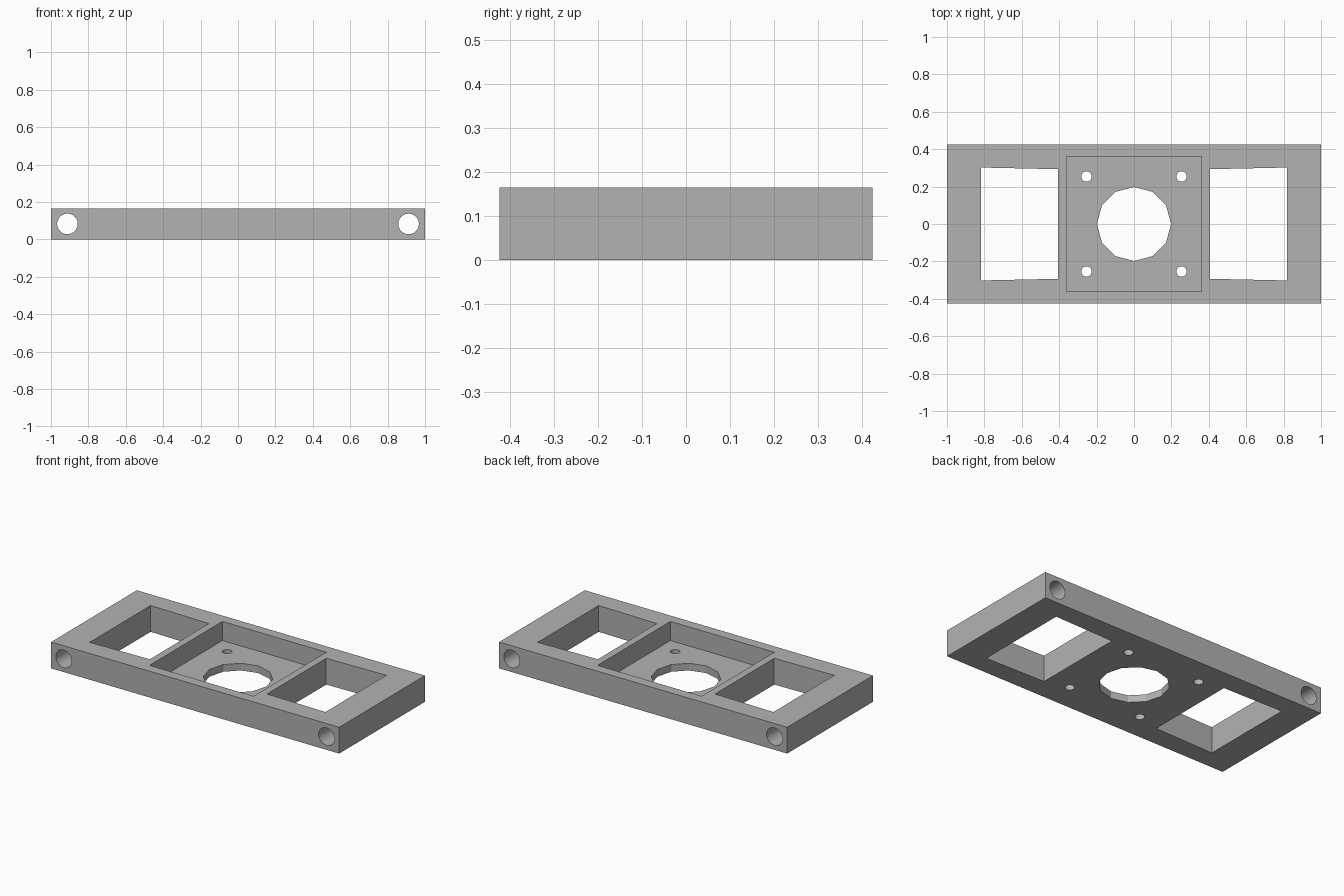
import bpy
import math
from mathutils import Matrix

LENGTH, WIDTH, HEIGHT = 2.0, 0.85, 0.165
FLOOR = 0.045          # thickness left under the centre pocket

cube = bpy.data.objects.get("Cube")
if cube:
    bpy.data.objects.remove(cube, do_unlink=True)


def prism(name, outline, z0, z1, matrix=Matrix()):
    """Extrude a counter-clockwise xy outline from z0 to z1."""
    n = len(outline)
    verts = [(x, y, z) for z in (z0, z1) for x, y in outline]
    faces = [tuple(reversed(range(n))), tuple(range(n, 2 * n))]
    faces += [(i, (i + 1) % n, n + (i + 1) % n, n + i) for i in range(n)]
    mesh = bpy.data.meshes.new(name)
    mesh.from_pydata(verts, [], faces)
    mesh.transform(matrix)
    ob = bpy.data.objects.new(name, mesh)
    bpy.context.scene.collection.objects.link(ob)
    return ob


def rect(hx, hy):
    return [(-hx, -hy), (hx, -hy), (hx, hy), (-hx, hy)]


def circle(cx, cy, r, n):
    return [(cx + r * math.cos(2 * math.pi * i / n),
             cy + r * math.sin(2 * math.pi * i / n)) for i in range(n)]


# Solid bar
plate = prism("mounting_plate", rect(LENGTH / 2, WIDTH / 2), 0, HEIGHT)

# Square pocket and the large twelve-sided opening in its floor
cutters = [
    prism("pocket_cutter", rect(0.361, 0.361), FLOOR, HEIGHT + 0.1),
    prism("centre_hole_cutter", circle(0, 0, 0.198, 12), -0.1, 0.1),
]

upright = Matrix.Translation((0, 0, HEIGHT / 2)) @ Matrix.Rotation(math.pi / 2, 4, 'X')
for side in (-1, 1):
    # Side windows, slightly narrower towards the middle
    window = [(0.407, -0.293), (0.818, -0.302), (0.818, 0.302), (0.407, 0.293)]
    if side < 0:
        window = [(-x, y) for x, y in reversed(window)]
    cutters.append(prism("window_cutter", window, -0.1, HEIGHT + 0.1))
    # Rod holes running front to back
    cutters.append(prism("rod_hole_cutter", circle(side * 0.912, 0, 0.055, 32),
                         -0.6, 0.6, upright))
    # Screw holes around the centre opening
    for end in (-1, 1):
        cutters.append(prism("screw_hole_cutter",
                             circle(side * 0.254, end * 0.254, 0.028, 24), -0.1, 0.1))

# Cut everything, bake the result and discard the cutters
for cutter in cutters:
    cutter.hide_render = True
    mod = plate.modifiers.new(cutter.name, 'BOOLEAN')
    mod.operation = 'DIFFERENCE'
    mod.solver = 'EXACT'
    mod.object = cutter
depsgraph = bpy.context.evaluated_depsgraph_get()
baked = bpy.data.meshes.new_from_object(plate.evaluated_get(depsgraph))
plate.modifiers.clear()
plate.data = baked
for cutter in cutters:
    bpy.data.objects.remove(cutter, do_unlink=True)

# Single grey finish
grey = bpy.data.materials.new("plain_grey")
grey.use_nodes = True
colour = (0.448, 0.448, 0.448, 1)
grey.diffuse_color = colour
grey.node_tree.nodes["Principled BSDF"].inputs["Base Color"].default_value = colour
baked.materials.clear()
baked.materials.append(grey)

# Round holes smooth, the twelve-sided opening stays faceted
bpy.ops.object.select_all(action='DESELECT')
plate.select_set(True)
bpy.context.view_layer.objects.active = plate
bpy.ops.object.shade_smooth_by_angle(angle=math.radians(25))
